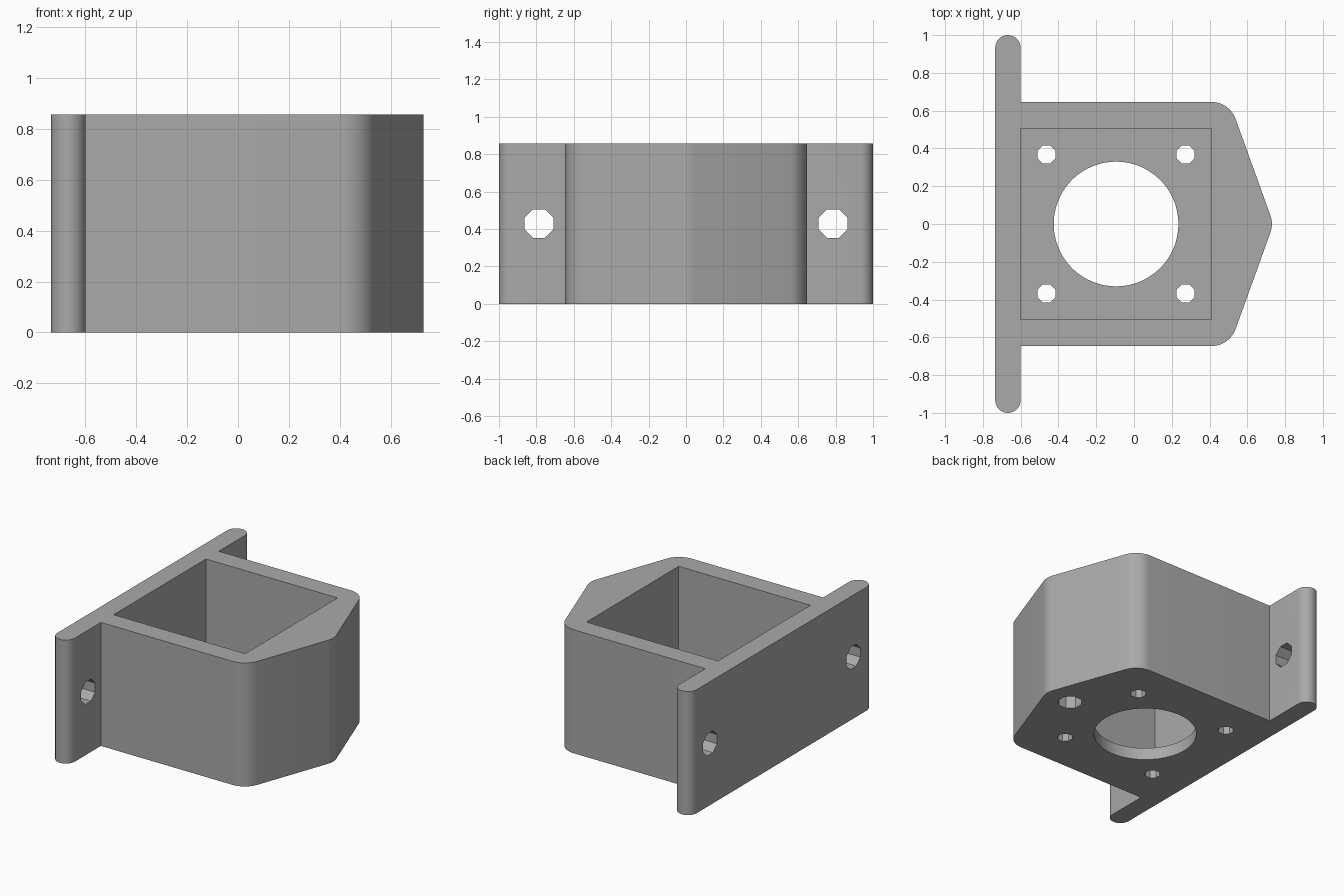
import bpy, bmesh
from math import cos, sin, pi, radians
from mathutils import Matrix

cube = bpy.data.objects.get("Cube")
if cube:
    bpy.data.objects.remove(cube, do_unlink=True)

HEIGHT = 0.857
FLOOR = 0.085
AXIS_X = -0.095        # centre of the motor pocket

grey = bpy.data.materials.new("plain grey")
grey.use_nodes = True
grey.diffuse_color = (0.4, 0.4, 0.4, 1)
grey.node_tree.nodes["Principled BSDF"].inputs["Base Color"].default_value = (0.4, 0.4, 0.4, 1)


def add_object(name, bm):
    bmesh.ops.recalc_face_normals(bm, faces=bm.faces)
    mesh = bpy.data.meshes.new(name)
    bm.to_mesh(mesh)
    bm.free()
    mesh.materials.append(grey)
    obj = bpy.data.objects.new(name, mesh)
    bpy.context.collection.objects.link(obj)
    return obj


def arc(cx, cy, r, start, end, steps):
    angles = [radians(start + (end - start) * i / steps) for i in range(steps + 1)]
    return [(cx + r * cos(a), cy + r * sin(a)) for a in angles]


def extrude(name, outline, z0, z1):
    bm = bmesh.new()
    face = bm.faces.new([bm.verts.new((x, y, z0)) for x, y in outline])
    new = bmesh.ops.extrude_face_region(bm, geom=[face])["geom"]
    bmesh.ops.translate(bm, vec=(0, 0, z1 - z0),
                        verts=[v for v in new if isinstance(v, bmesh.types.BMVert)])
    return add_object(name, bm)


def cylinder(name, centre, r, length, sides, along_x=False):
    bm = bmesh.new()
    bmesh.ops.create_cone(bm, cap_ends=True, segments=sides, radius1=r, radius2=r, depth=length)
    bmesh.ops.rotate(bm, verts=bm.verts, matrix=Matrix.Rotation(pi / sides, 3, 'Z'))
    if along_x:
        bmesh.ops.rotate(bm, verts=bm.verts, matrix=Matrix.Rotation(pi / 2, 3, 'Y'))
    bmesh.ops.translate(bm, verts=bm.verts, vec=centre)
    return add_object(name, bm)


# Outline: pointed housing with rounded corners, joined to a round-ended flange
R, END = 0.136, 0.0675
half = (arc(0.594, 0, R, 0, 19.8, 4)
        + arc(0.41, 0.51, R, 19.8, 90, 10)
        + [(-0.6, 0.646)]
        + arc(-0.6675, 1 - END, END, 0, 180, 16))
outline = half + [(x, -y) for x, y in reversed(half[1:])]
bracket = extrude("motor_bracket", outline, 0, HEIGHT)

# Cutters: pocket, shaft opening, motor screws, flange screws, blind nose hole
cutters = [
    extrude("pocket_cutter", [(-0.6, -0.506), (0.41, -0.506), (0.41, 0.506), (-0.6, 0.506)], FLOOR, 1.2),
    cylinder("shaft_cutter", (AXIS_X, 0, 0), 0.33, 0.6, 96),
    cylinder("nose_hole_cutter", (0.54, 0, 0), 0.08, 0.86, 8),
]
for side in (-1, 1):
    cutters.append(cylinder("flange_screw_cutter", (-0.67, side * 0.786, HEIGHT / 2), 0.083, 0.5, 8, True))
    for end in (-1, 1):
        cutters.append(cylinder("motor_screw_cutter",
                                (AXIS_X + end * 0.368, side * 0.368, 0), 0.051, 0.6, 8))

bpy.context.view_layer.objects.active = bracket
for cutter in cutters:
    mod = bracket.modifiers.new(cutter.name, 'BOOLEAN')
    mod.operation = 'DIFFERENCE'
    mod.solver = 'EXACT'
    mod.object = cutter
    bpy.ops.object.modifier_apply(modifier=mod.name)
for cutter in cutters:
    bpy.data.objects.remove(cutter, do_unlink=True)

# Smooth rounded walls, crisp edges elsewhere
bpy.ops.object.select_all(action='DESELECT')
bracket.select_set(True)
bpy.ops.object.shade_smooth_by_angle(angle=radians(30))
